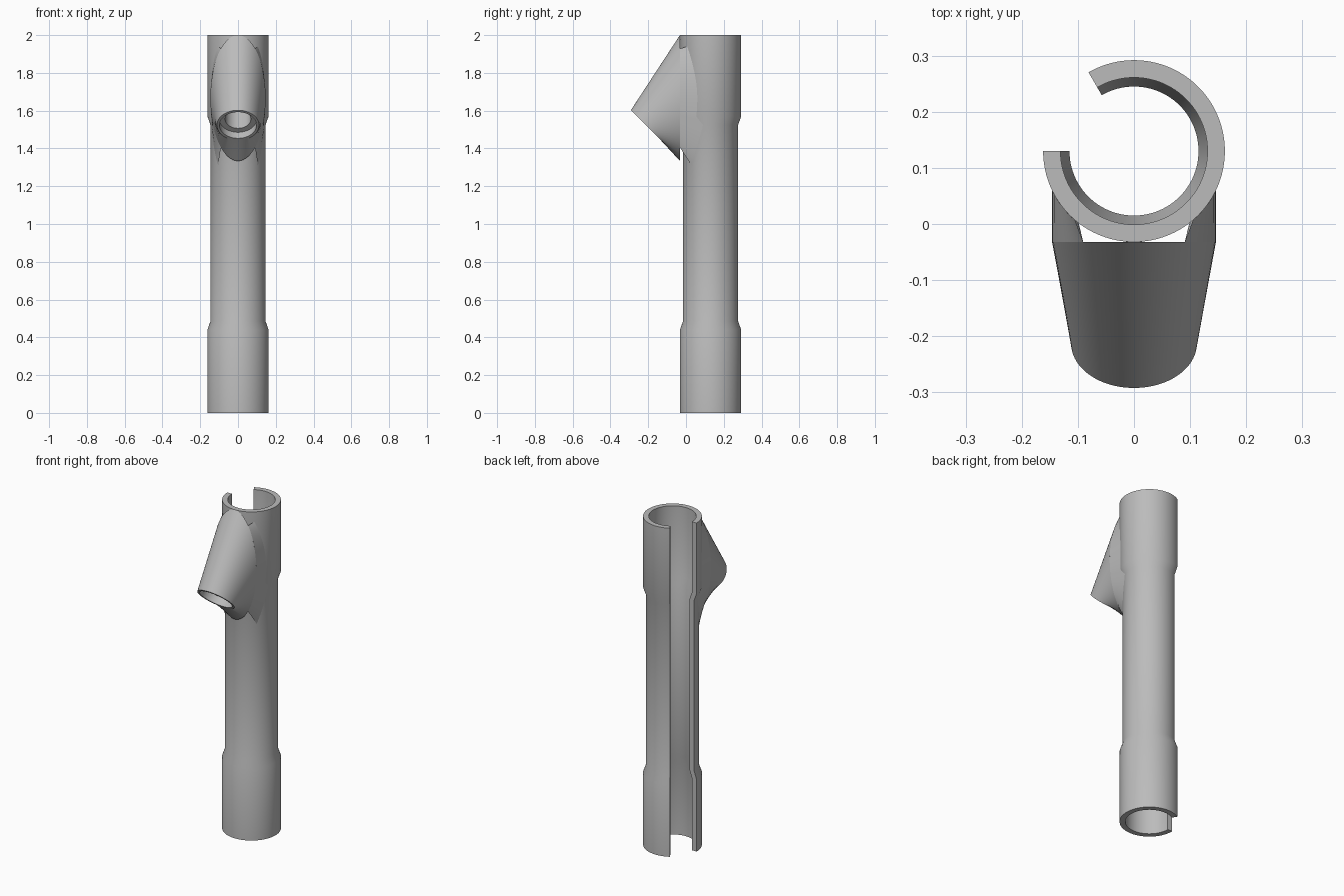
import bpy, bmesh
from math import sin, cos, pi, radians, sqrt
from mathutils import Vector

cube = bpy.data.objects.get("Cube")
if cube:
    bpy.data.objects.remove(cube, do_unlink=True)

grey = bpy.data.materials.new("plain grey")
grey.use_nodes = True
colour = (0.5, 0.5, 0.5, 1)
grey.diffuse_color = colour
grey.node_tree.nodes["Principled BSDF"].inputs["Base Color"].default_value = colour

AXIS_Y = 0.13
WIDE, NARROW, WALL = 0.162, 0.146, 0.031
SEGS = 96


def finish(name, bm):
    bmesh.ops.recalc_face_normals(bm, faces=bm.faces)
    mesh = bpy.data.meshes.new(name)
    bm.to_mesh(mesh)
    bm.free()
    mesh.materials.append(grey)
    obj = bpy.data.objects.new(name, mesh)
    bpy.context.collection.objects.link(obj)
    bpy.ops.object.select_all(action='DESELECT')
    obj.select_set(True)
    bpy.context.view_layer.objects.active = obj
    bpy.ops.object.shade_smooth_by_angle(angle=radians(25))
    return obj


def bridge(bm, rows, closed):
    """Join neighbouring rows of points with quads."""
    rows = [[bm.verts.new(p) for p in row] for row in rows]
    for a, b in zip(rows, rows[1:]):
        n = len(a)
        for i in range(n if closed else n - 1):
            j = (i + 1) % n
            bm.faces.new((a[i], a[j], b[j], b[i]))
    return rows


# Split pipe: closed wall profile swept 300 degrees, with flat cut faces
outer = [(WIDE, 0), (WIDE, 0.44), (NARROW, 0.485),
         (NARROW, 1.525), (WIDE, 1.57), (WIDE, 2)]
profile = outer + [(r - WALL, z) for r, z in reversed(outer)]
bm = bmesh.new()
sweep = []
for i in range(81):
    a = pi + radians(300) * i / 80
    sweep.append([(r * cos(a), AXIS_Y + r * sin(a), z) for r, z in profile])
rows = bridge(bm, sweep, True)
bm.faces.new(rows[0])
bm.faces.new(rows[-1])
finish("split_pipe", bm)

# Branch spout: lofted from a tall oval at the pipe to a tilted round mouth
BASE_Y, BASE_Z, HALF_W, HALF_H = -0.032, 1.667, 0.146, 0.333
MOUTH = Vector((0, -0.213, 1.523))
ACROSS = Vector((0, -1, 1)).normalized()
INWARD = Vector((0, 1, 1)).normalized()
angles = [2 * pi * i / SEGS for i in range(SEGS)]


def oval(t):
    return Vector((HALF_W * cos(t), BASE_Y, BASE_Z + HALF_H * sin(t)))


def ring(radius, depth):
    return [MOUTH + INWARD * depth + radius * (cos(t) * Vector((1, 0, 0)) + sin(t) * ACROSS)
            for t in angles]


bm = bmesh.new()
bridge(bm, [[oval(t) for t in angles], ring(0.112, 0), ring(0.098, 0),
            ring(0.098, 0.045), ring(0.068, 0.045), ring(0.068, 0.19)], True)
finish("branch_spout", bm)


# Side wings: strips carrying the oval's sides back onto the pipe
def wing_edge(t):
    x = HALF_W * cos(t * 0.85)
    z = BASE_Z + (0.348 if t > 0 else 0.455) * sin(t)
    blend = min(max((z - 1.525) / 0.045, 0), 1)
    r = NARROW + (WIDE - NARROW) * blend
    return Vector((x, AXIS_Y - sqrt(max(r * r - x * x, 0)), z))


for side, name in ((1, "left_wing"), (-1, "right_wing")):
    bm = bmesh.new()
    span = [radians(-51.7 + 103.4 * i / 40) for i in range(41)]
    strip = [[oval(t) for t in span], [wing_edge(t) for t in span]]
    bridge(bm, [[(side * p.x, p.y, p.z) for p in row] for row in strip], False)
    finish(name, bm)
